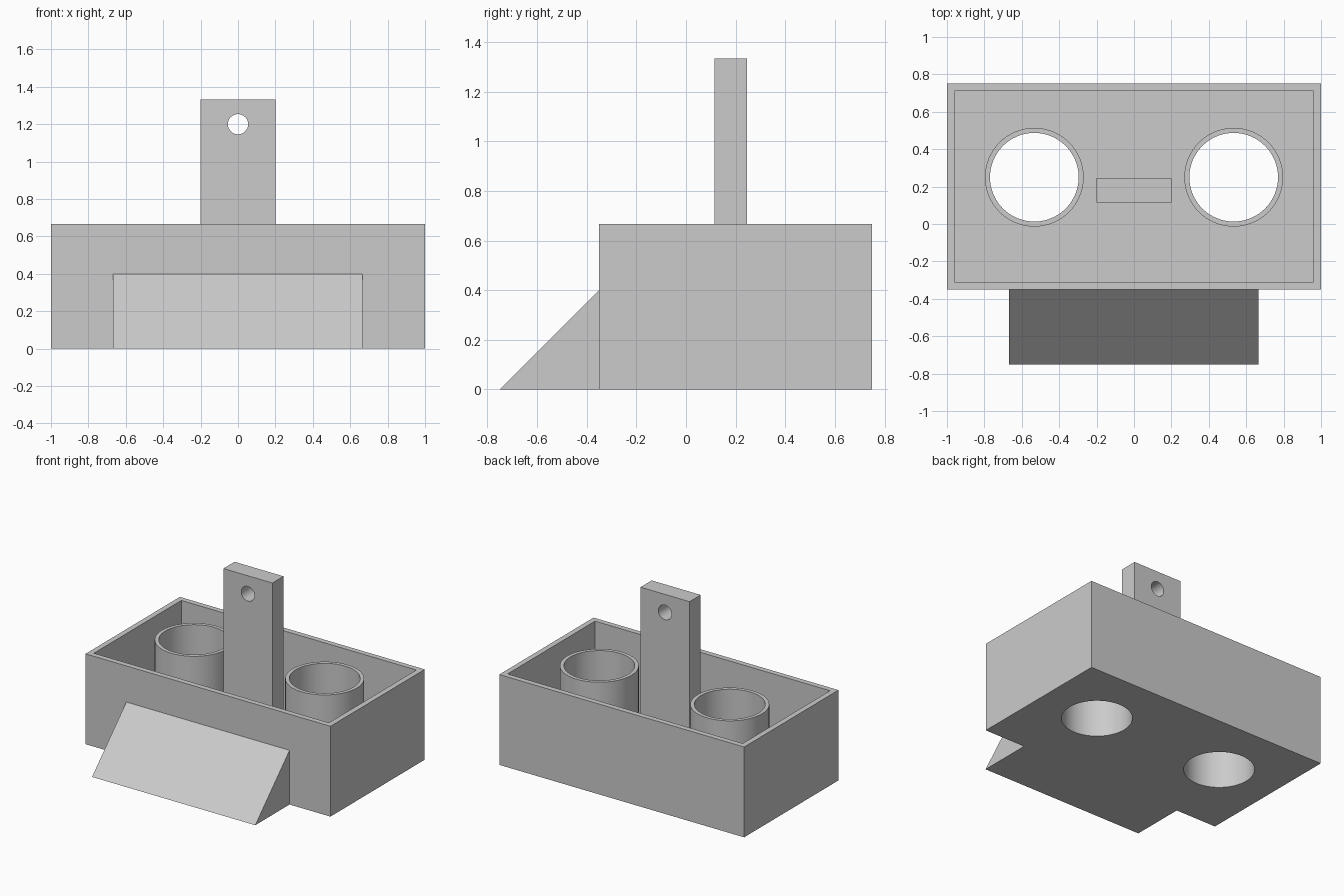
import bpy
import bmesh
import math
from mathutils import Matrix, Vector

default = bpy.data.objects.get("Cube")
if default:
    bpy.data.objects.remove(default, do_unlink=True)

# Main dimensions
FRONT, BACK = -0.35, 0.75
HEIGHT, WALL = 0.667, 0.04
CUP_X, CUP_Y = 0.533, 0.25
CUP_OUTER, CUP_INNER = 0.264, 0.237
SIDES = 64

grey = bpy.data.materials.new("plain grey")
grey.use_nodes = True
colour = (0.6, 0.6, 0.6, 1)
grey.diffuse_color = colour
grey.node_tree.nodes["Principled BSDF"].inputs["Base Color"].default_value = colour


def finish(name, bm):
    bmesh.ops.recalc_face_normals(bm, faces=bm.faces)
    mesh = bpy.data.meshes.new(name)
    bm.to_mesh(mesh)
    bm.free()
    mesh.materials.append(grey)
    obj = bpy.data.objects.new(name, mesh)
    bpy.context.scene.collection.objects.link(obj)
    return obj


def box(name, low, high):
    low, high = Vector(low), Vector(high)
    bm = bmesh.new()
    place = Matrix.Translation((low + high) / 2) @ Matrix.Diagonal((high - low).to_4d())
    bmesh.ops.create_cube(bm, size=1, matrix=place)
    return finish(name, bm)


def cylinder(name, radius, length, centre, tilt=0):
    bm = bmesh.new()
    place = Matrix.Translation(centre) @ Matrix.Rotation(tilt, 4, "X")
    bmesh.ops.create_cone(bm, cap_ends=True, segments=SIDES, radius1=radius,
                          radius2=radius, depth=length, matrix=place)
    return finish(name, bm)


def activate(obj):
    bpy.ops.object.select_all(action="DESELECT")
    obj.select_set(True)
    bpy.context.view_layer.objects.active = obj


def cut(obj, cutter):
    cutter.hide_render = True
    activate(obj)
    mod = obj.modifiers.new("cut", "BOOLEAN")
    mod.operation = "DIFFERENCE"
    mod.solver = "EXACT"
    mod.object = cutter
    bpy.ops.object.modifier_apply(modifier=mod.name)
    bpy.data.objects.remove(cutter, do_unlink=True)


def smooth(obj):
    activate(obj)
    bpy.ops.object.shade_smooth_by_angle(angle=math.radians(30))


# Open tray with a thin floor
tray = box("tray", (-1, FRONT, 0), (1, BACK, HEIGHT))
cut(tray, box("cavity", (WALL - 1, FRONT + WALL, WALL), (1 - WALL, BACK - WALL, 1)))

# Two cups, bored right through the floor
for side, sign in (("left", 1), ("right", -1)):
    x = sign * CUP_X
    cup = cylinder(side + "_cup", CUP_OUTER, HEIGHT - WALL, (x, CUP_Y, (HEIGHT + WALL) / 2))
    for part in (cup, tray):
        cut(part, cylinder("bore", CUP_INNER, 2, (x, CUP_Y, 0.5)))
    smooth(cup)
smooth(tray)

# Upright hanger with a round hole
hanger = box("hanger", (-0.2, 0.115, WALL), (0.2, 0.245, 1.333))
cut(hanger, cylinder("hanger_hole", 0.054, 1, (0, 0.18, 1.2), math.pi / 2))
smooth(hanger)

# Sloping wedge on the front
bm = bmesh.new()
profile = [(FRONT, 0), (FRONT, 0.4), (-0.75, 0)]
face = bm.faces.new([bm.verts.new((-0.667, y, z)) for y, z in profile])
extruded = bmesh.ops.extrude_face_region(bm, geom=[face])["geom"]
bmesh.ops.translate(bm, vec=(1.333, 0, 0),
                    verts=[v for v in extruded if isinstance(v, bmesh.types.BMVert)])
finish("front_wedge", bm)
